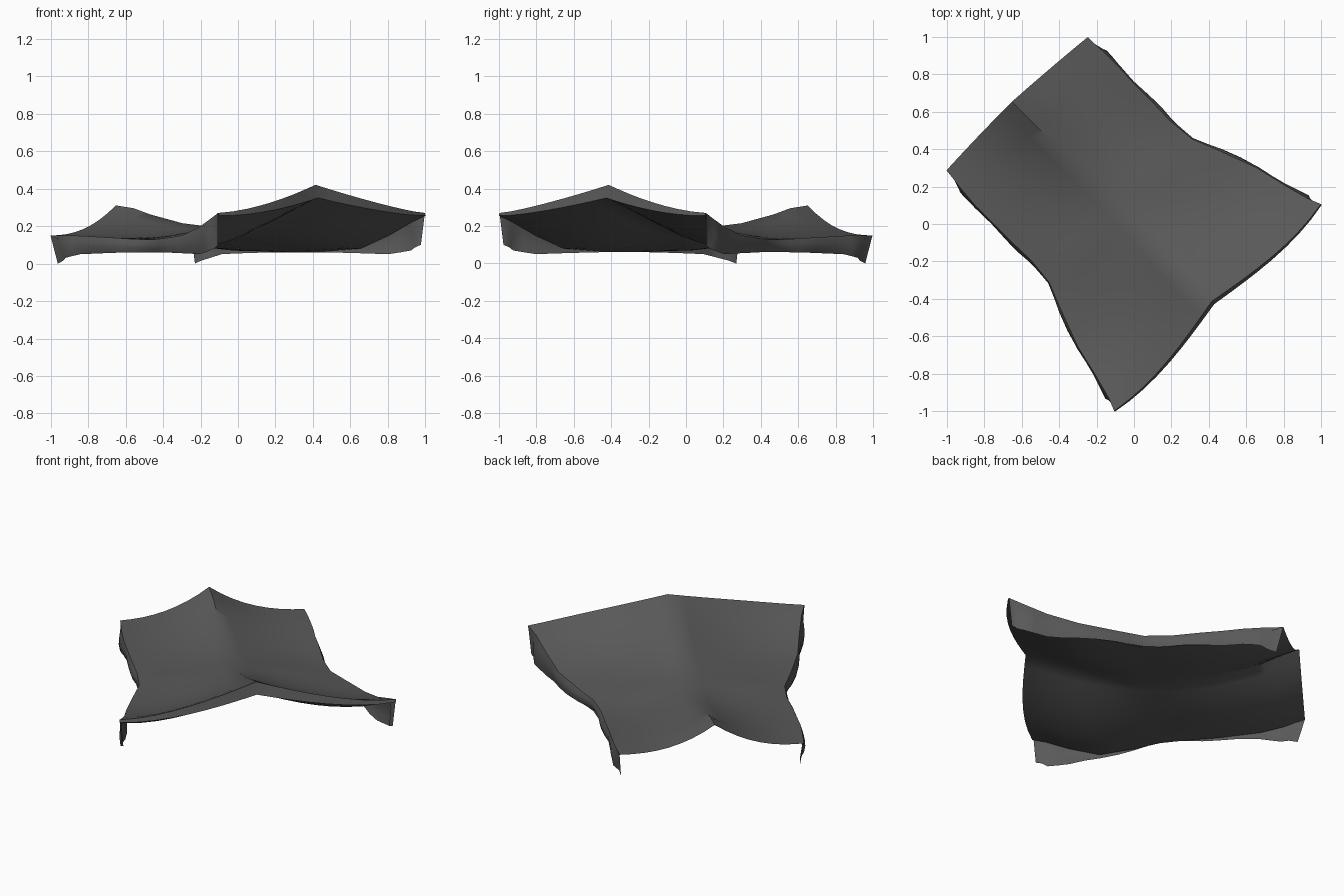
import bpy, bmesh
from math import sqrt, sin, pi

if "Cube" in bpy.data.objects:
    bpy.data.objects.remove(bpy.data.objects["Cube"])

# stations along the ridge: u, half width, ridge z, eave z, skirt bottom z, slope power, lining drop
KEYS = [
    (-0.91, 0.505, 0.31, 0.150, 0.00, 2.3, 0.0),
    (-0.78, 0.520, 0.295, 0.150, 0.03, 2.1, 0.035),
    (-0.66, 0.530, 0.262, 0.148, 0.05, 1.8, 0.055),
    (-0.42, 0.530, 0.215, 0.138, 0.057, 1.4, 0.067),
    (-0.25, 0.525, 0.200, 0.130, 0.06, 1.1, 0.068),
    (-0.10, 0.540, 0.205, 0.128, 0.06, 1.0, 0.068),
    (0.05, 0.600, 0.230, 0.135, 0.06, 1.1, 0.07),
    (0.25, 0.675, 0.290, 0.150, 0.055, 1.3, 0.07),
    (0.42, 0.715, 0.350, 0.195, 0.05, 1.4, 0.07),
    (0.55, 0.750, 0.395, 0.245, 0.07, 1.4, 0.07),
    (0.625, 0.780, 0.420, 0.270, 0.10, 1.4, 0.07),
]
R2 = sqrt(2)
SAG = 0.02
cloth = bpy.data.materials.new("dark_cloth")
cloth.diffuse_color = (0.1, 0.1, 0.1, 1)
cloth.use_nodes = True
cloth.node_tree.nodes["Principled BSDF"].inputs["Base Color"].default_value = cloth.diffuse_color


def station(u):
    for a, b in zip(KEYS, KEYS[1:]):
        if u <= b[0] + 1e-6:
            f = (u - a[0]) / (b[0] - a[0])
            return [p + (q - p) * f for p, q in zip(a, b)]
    return list(KEYS[-1])


def world(u, v, z):
    # the ridge runs diagonally across the grid
    return ((u + v) / R2, (v - u) / R2, z)


def roof(u, s):
    # s runs from -1 to 1 across the canopy
    _, w, top, eave, _, p, _ = station(u)
    t = abs(s)
    bow = -0.04 + 0.14 * t - 0.095 * t ** 3      # front edge curves in at the peak
    front = max(0.0, (u - 0.05) / 0.575)
    back = max(0.0, (-0.6 - u) / 0.31)
    shift = bow * front - 0.012 * (1 - t * t) * back
    if s > 0:
        shift += 0.03 * t * back
        w += 0.025 * t * back
    # the four quarters sag between the two crossing ridges
    q = (u + 0.1) / (0.725 if u > -0.1 else -0.81)
    sag = SAG * sin(pi * t) * sin(pi * min(1, q))
    return u + shift, s * w, eave + (top - eave) * (1 - t) ** p - sag


def lining(u, s):
    x, v, z = roof(u, s)
    front = max(0.0, (u - 0.25) / 0.375)
    drop = station(u)[6] * (1 - 0.8 * abs(s) * front)
    return x + 0.02 * front * (1 - 0.7 * abs(s)), v, z - drop


def sheet(name, rows, up=1):
    bm = bmesh.new()
    grid = [[bm.verts.new(world(*p)) for p in row] for row in rows]
    for a, b in zip(grid, grid[1:]):
        for i in range(len(a) - 1):
            bm.faces.new((a[i], b[i], b[i + 1], a[i + 1]))
    bm.normal_update()
    bmesh.ops.recalc_face_normals(bm, faces=bm.faces)
    if sum(f.normal.z for f in bm.faces) * up < 0:
        bmesh.ops.reverse_faces(bm, faces=bm.faces)
    me = bpy.data.meshes.new(name)
    bm.to_mesh(me)
    bm.free()
    me.materials.append(cloth)
    ob = bpy.data.objects.new(name, me)
    bpy.context.collection.objects.link(ob)
    bpy.ops.object.select_all(action='DESELECT')
    ob.select_set(True)
    bpy.context.view_layer.objects.active = ob
    bpy.ops.object.shade_smooth_by_angle(angle=0.8)
    return ob


us = []
for a, b in zip(KEYS, KEYS[1:]):
    us += [a[0], (a[0] + b[0]) / 2]
us.append(KEYS[-1][0])
ss = [i / 8 for i in range(-8, 9)]

# saddle-shaped canopy with raised peaks at both open ends, and its inner layer
sheet("canopy", [[roof(u, s) for s in ss] for u in us])
sheet("canopy_lining", [[lining(u, s) for s in ss] for u in us], -1)

# hanging side skirts with slight folds
for side, name in ((1, "right_skirt"), (-1, "left_skirt")):
    rows = []
    for k in range(4):
        f = k / 3
        row = []
        for u in us:
            x, v, z = roof(u, side)
            low = station(u)[4]
            pull = 0.04 * f * max(0, (-0.75 - u) / 0.16) - 0.015 * f * max(0, (u - 0.5) / 0.125)
            out = 0.012 * sin(f * pi) + 0.010 * f * sin(14 * u)
            if u < -0.8 or u > 0.55:
                out = -0.015 * f
            row.append((x + pull, v + side * out, z + (low - z) * f))
        rows.append(row)
    sheet(name, rows)

# narrow lip joining canopy and lining along the taller opening
end = KEYS[-1][0]
sheet("front_lip", [[roof(end, s) for s in ss], [lining(end, s) for s in ss]])
